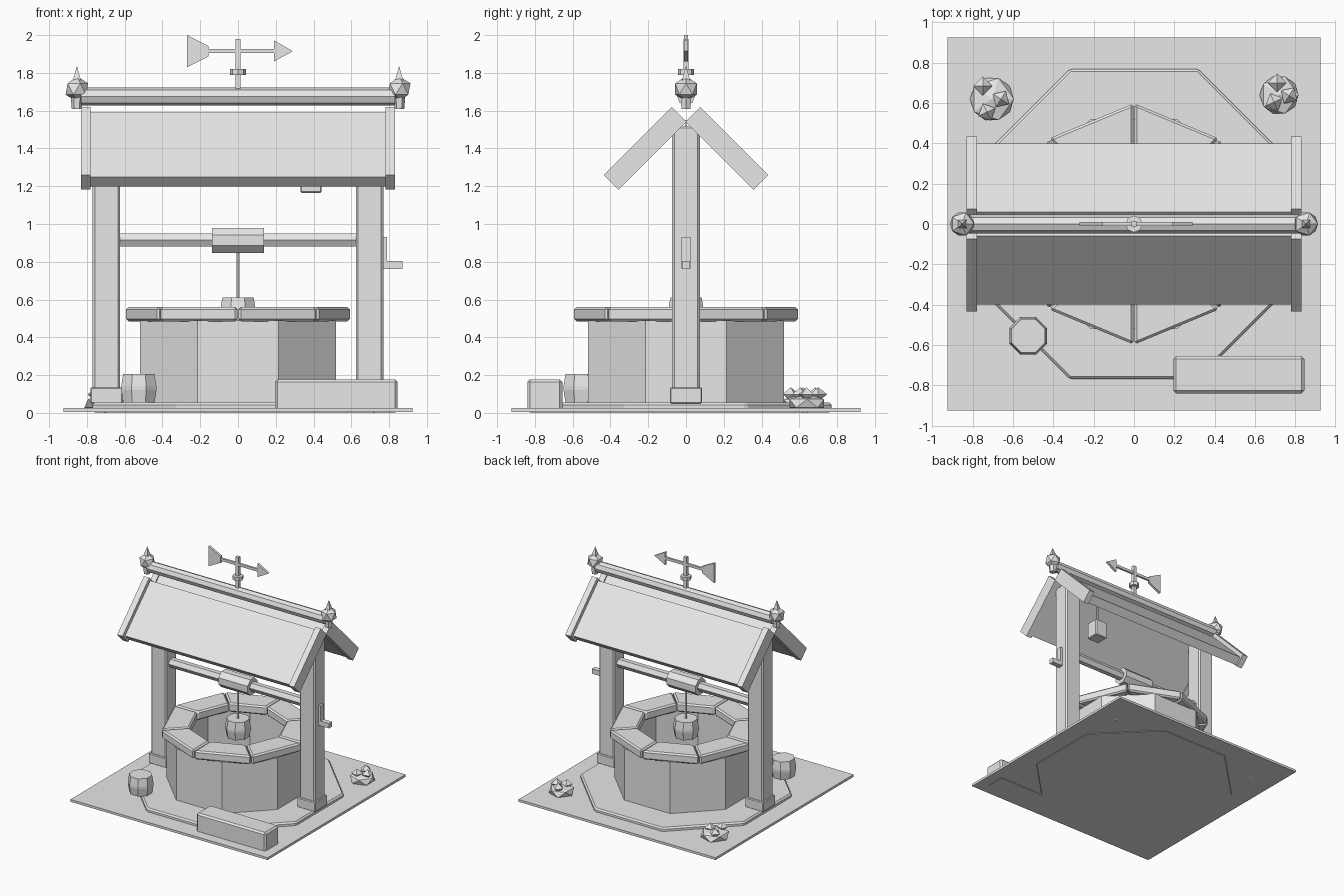
import bpy
import bmesh
from math import cos, sin, pi, radians
from mathutils import Matrix, Vector

if "Cube" in bpy.data.objects:
    bpy.data.objects.remove(bpy.data.objects["Cube"], do_unlink=True)

GREY = bpy.data.materials.new("plain grey")
GREY.use_nodes = True
GREY.diffuse_color = (0.8, 0.8, 0.8, 1)
GREY.node_tree.nodes["Principled BSDF"].inputs["Base Color"].default_value = (0.8, 0.8, 0.8, 1)


def finish(name, bm, bevel=0):
    """Turn a bmesh into a flat shaded grey object."""
    bmesh.ops.recalc_face_normals(bm, faces=bm.faces)
    mesh = bpy.data.meshes.new(name)
    bm.to_mesh(mesh)
    bm.free()
    mesh.materials.append(GREY)
    obj = bpy.data.objects.new(name, mesh)
    bpy.context.collection.objects.link(obj)
    if bevel:
        mod = obj.modifiers.new("bevel", "BEVEL")
        mod.width, mod.segments = bevel, 1
        mod.limit_method = "ANGLE"
        mod.angle_limit = radians(30)
    return obj


def box(name, lo, hi, bevel=0):
    lo, hi = Vector(lo), Vector(hi)
    bm = bmesh.new()
    size = Matrix.Diagonal((*(hi - lo), 1))
    bmesh.ops.create_cube(bm, size=1, matrix=Matrix.Translation((lo + hi) / 2) @ size)
    return finish(name, bm, bevel)


def prism(name, points, offset, bevel=0):
    """Extrude a flat outline along an offset vector."""
    bm = bmesh.new()
    face = bm.faces.new([bm.verts.new(p) for p in points])
    extruded = bmesh.ops.extrude_face_region(bm, geom=[face])["geom"]
    moved = [v for v in extruded if isinstance(v, bmesh.types.BMVert)]
    bmesh.ops.translate(bm, verts=moved, vec=offset)
    return finish(name, bm, bevel)


def ring(radius, z, sides=8, turn=0.0, centre=(0, 0)):
    return [(centre[0] + radius * cos(turn + 2 * pi * i / sides),
             centre[1] + radius * sin(turn + 2 * pi * i / sides), z) for i in range(sides)]


def rod(name, centre, radius, half, sides=8, turn=0.0):
    """Prism lying along x."""
    x, y, z = centre
    points = [(x - half, y + a, z + b) for a, b, _ in ring(radius, 0, sides, turn)]
    return prism(name, points, (2 * half, 0, 0))


def lathe(name, centre, profile, sides=8, turn=pi / 8, closed=False):
    """Join rings of (radius, z); closed makes a hollow tube, otherwise ends are capped."""
    bm = bmesh.new()
    rows = [[bm.verts.new(p) for p in ring(r, z, sides, turn, centre)] for r, z in profile]
    pairs = list(zip(rows, rows[1:]))
    if closed:
        pairs.append((rows[-1], rows[0]))
    else:
        bm.faces.new(rows[0])
        bm.faces.new(rows[-1])
    for a, b in pairs:
        for i in range(sides):
            j = (i + 1) % sides
            bm.faces.new((a[i], a[j], b[j], b[i]))
    return finish(name, bm)


def ball(name, centre, scale):
    bm = bmesh.new()
    bmesh.ops.create_icosphere(bm, subdivisions=1, radius=1,
                               matrix=Matrix.Translation(centre) @ Matrix.Diagonal((*scale, 1)))
    return finish(name, bm)


def spike(name, centre, radius, low, high, sides=4, turn=pi / 4):
    """Small pyramid."""
    return lathe(name, centre, [(radius, low), (0.001, high)], sides, turn)


# Ground and paving
box("ground", (-0.925, -0.925, 0.005), (0.925, 0.925, 0.025))
prism("paving", ring(0.833, 0.001, turn=pi / 8), (0, 0, 0.054), 0.012)

# Well wall and rim stones
lathe("well_wall", (0, 0), [(0.563, 0.05), (0.563, 0.49), (0.43, 0.49), (0.43, 0.05)], closed=True)
for k in range(8):
    a, b = k * pi / 4 + 0.006, (k + 1) * pi / 4 - 0.006
    outline = [(r * cos(t), r * sin(t), 0.485)
               for r, t in ((0.38, a), (0.597, a), (0.597, b), (0.38, b))]
    prism(f"rim_stone_{k + 1}", outline, (0, 0, 0.075), 0.012)

# Posts, with their feet, and ridge ornaments
for side, s in (("left", 1), ("right", -1)):
    x = s * 0.697
    box(side + "_post", (x - 0.073, -0.073, 0.05), (x + 0.073, 0.073, 1.52), 0.012)
    box(side + "_post_foot", (x - 0.085, -0.085, 0.05), (x + 0.085, 0.085, 0.135), 0.006)
    end = (s * 0.853, 0)
    lathe(side + "_finial_neck", end, [(0.027, 1.61), (0.035, 1.7)], 6, 0)
    ball(side + "_finial_ball", (*end, 1.715), (0.067, 0.067, 0.067))
    spike(side + "_finial_spike", end, 0.032, 1.755, 1.835)


# Roof slopes and edge boards
def roof_slab(name, x0, x1, facing, bottom, top, upper, lower):
    """45 degree slab; bottom and top are z + |y|, upper and lower are |y| - z."""
    corners = ((bottom, upper), (top, upper), (top, lower), (bottom, lower))
    prism(name, [(x0, facing * (n + d) / 2, (n - d) / 2) for n, d in corners], (x1 - x0, 0, 0))


for slope, f in (("front", -1), ("back", 1)):
    roof_slab(slope + "_roof", -0.78, 0.78, f, 1.548, 1.65, -1.53, -0.85)
    roof_slab(slope + "_left_edge_board", 0.78, 0.83, f, 1.54, 1.695, -1.545, -0.825)
    roof_slab(slope + "_right_edge_board", -0.83, -0.78, f, 1.54, 1.695, -1.545, -0.825)
rod("ridge_pole", (0, 0, 1.675), 0.047, 0.83)

# Weather vane
box("vane_pole", (-0.013, -0.013, 1.7), (0.013, 0.013, 1.98))
lathe("vane_collar", (0, 0), [(0.042, 1.79), (0.042, 1.82)], 8, 0)
box("vane_arm", (-0.17, -0.009, 1.905), (0.2, 0.009, 1.927))
vane_shapes = {
    "vane_head": ((0.19, 1.86), (0.29, 1.915), (0.19, 1.972)),
    "vane_tail": ((-0.27, 1.83), (-0.155, 1.888), (-0.155, 1.942), (-0.27, 2.0)),
}
for name, outline in vane_shapes.items():
    prism(name, [(x, -0.01, z) for x, z in outline], (0, 0.02, 0))

# Winding gear
rod("axle", (0, 0, 0.915), 0.04, 0.65, 6)
rod("drum", (0, 0, 0.913), 0.072, 0.137, 8, pi / 8)
box("crank_arm", (0.765, -0.023, 0.765), (0.79, 0.023, 0.93))
box("crank_handle", (0.765, -0.021, 0.762), (0.87, 0.021, 0.803))
lathe("rope", (0, 0), [(0.009, 0.6), (0.009, 0.88)], 6)

# Bucket in the well and barrel on the paving
for name, centre, base in (("bucket", (0, 0), 0.46), ("barrel", (-0.525, -0.555), 0.055)):
    lathe(name, centre, [(0.09, base), (0.101, base + 0.065), (0.101, base + 0.085),
                         (0.09, base + 0.15)])

# Hanging lantern
box("lantern", (0.33, -0.055, 1.165), (0.443, 0.055, 1.31), 0.006)
box("lantern_hanger", (0.38, -0.006, 1.3), (0.392, 0.006, 1.55))

# Stone trough
box("trough", (0.195, -0.84, 0.001), (0.845, -0.655, 0.177), 0.014)

# Plants with pointed buds
plants = (
    ("right", (-0.705, 0.62), 0.122, ((-0.75, 0.685), (-0.66, 0.62), (-0.73, 0.555))),
    ("left", (0.72, 0.64), 0.108, ((0.71, 0.7), (0.77, 0.637), (0.695, 0.605))),
)
for side, (x, y), r, buds in plants:
    ball(side + "_plant_base", (x, y, 0.05), (r, r, 0.05))
    for k, bud in enumerate(buds):
        lathe(f"{side}_plant_bud_{k + 1}", bud,
              [(0.001, 0.06), (0.047, 0.098), (0.001, 0.135)], 4, k)
